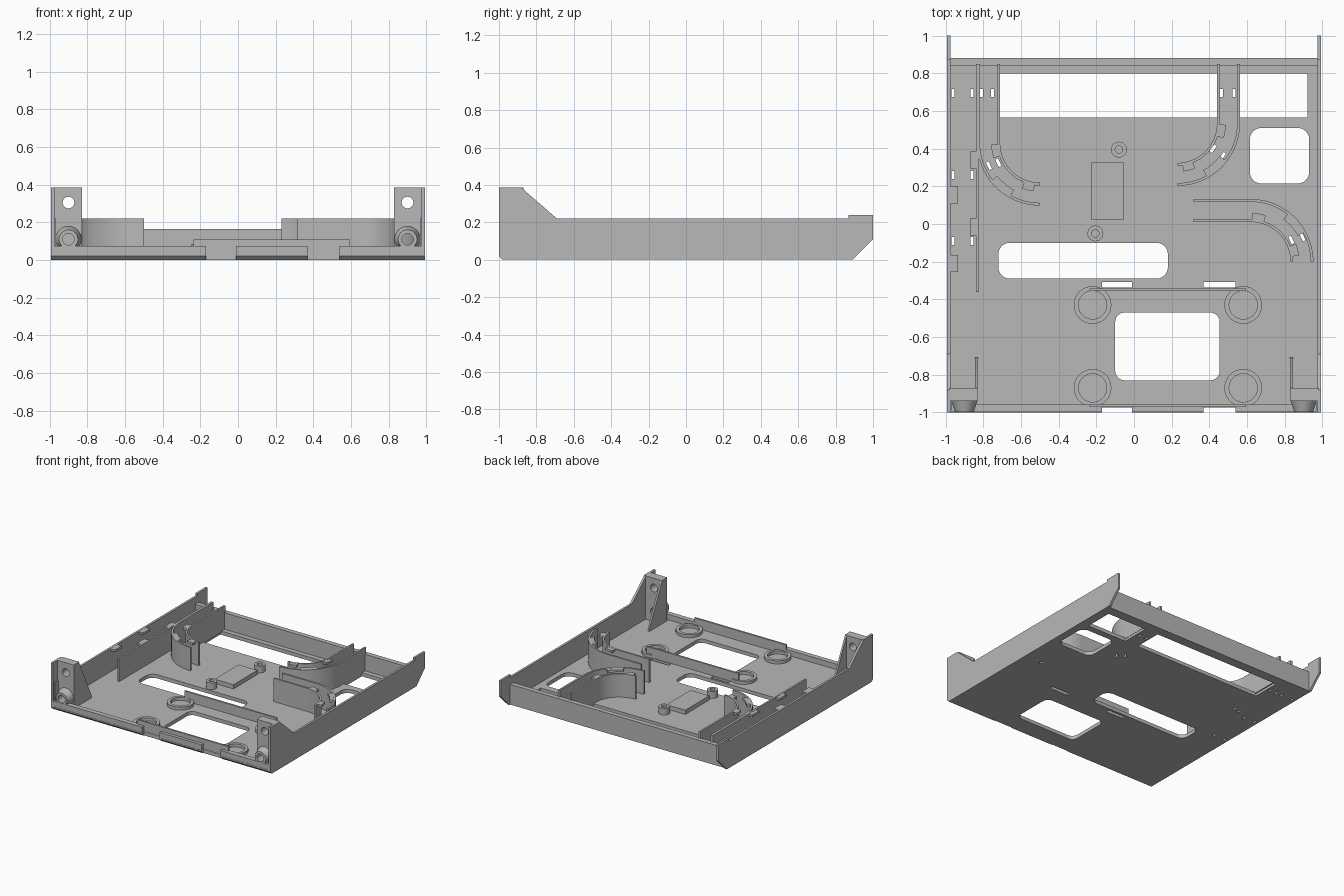
import bpy, bmesh
from math import cos, sin, pi, radians, atan2
from mathutils import Matrix, Vector

cube = bpy.data.objects.get("Cube")
if cube:
    bpy.data.objects.remove(cube, do_unlink=True)

grey = bpy.data.materials.new("light grey plastic")
grey.use_nodes = True
GREY = (0.48, 0.48, 0.48, 1)
grey.diffuse_color = GREY
grey.node_tree.nodes["Principled BSDF"].inputs["Base Color"].default_value = GREY

FLOOR, WALL, THICK = 0.03, 0.22, 0.015
parts = []


def new_object(name, bm):
    bmesh.ops.recalc_face_normals(bm, faces=bm.faces)
    mesh = bpy.data.meshes.new(name)
    bm.to_mesh(mesh)
    bm.free()
    obj = bpy.data.objects.new(name, mesh)
    bpy.context.collection.objects.link(obj)
    mesh.materials.append(grey)
    parts.append(obj)
    return obj


def extrude(name, outline, start, depth, axis="z"):
    """Extrude a closed outline along one axis."""
    place = {"x": lambda a, b: (start, a, b),
             "y": lambda a, b: (a, start, b),
             "z": lambda a, b: (a, b, start)}[axis]
    bm = bmesh.new()
    face = bm.faces.new([bm.verts.new(place(a, b)) for a, b in outline])
    ext = bmesh.ops.extrude_face_region(bm, geom=[face])
    offset = Vector([depth if c == axis else 0 for c in "xyz"])
    moved = [g for g in ext["geom"] if isinstance(g, bmesh.types.BMVert)]
    bmesh.ops.translate(bm, verts=moved, vec=offset)
    return new_object(name, bm)


def box(name, x0, x1, y0, y1, z0, z1):
    return extrude(name, [(x0, y0), (x1, y0), (x1, y1), (x0, y1)], z0, z1 - z0)


def arc(cx, cy, r, a0, a1, n=16):
    angles = [radians(a0 + (a1 - a0) * i / n) for i in range(n + 1)]
    return [(cx + r * cos(a), cy + r * sin(a)) for a in angles]


def rounded(x0, x1, y0, y1, r):
    return (arc(x1 - r, y1 - r, r, 0, 90, 6) + arc(x0 + r, y1 - r, r, 90, 180, 6)
            + arc(x0 + r, y0 + r, r, 180, 270, 6) + arc(x1 - r, y0 + r, r, 270, 360, 6))


def cone(name, centre, r1, r2, depth, along_y=False):
    bm = bmesh.new()
    turn = Matrix.Rotation(pi / 2, 4, "X") if along_y else Matrix()
    bmesh.ops.create_cone(bm, cap_ends=True, segments=32, radius1=r1, radius2=r2,
                          depth=depth, matrix=Matrix.Translation(centre) @ turn)
    return new_object(name, bm)


def cut(obj, cutters):
    """Subtract the cutters, then discard them."""
    for c in cutters:
        c.hide_render = True
        mod = obj.modifiers.new("cut", "BOOLEAN")
        mod.operation, mod.solver, mod.object = "DIFFERENCE", "EXACT", c
    graph = bpy.context.evaluated_depsgraph_get()
    mesh = bpy.data.meshes.new_from_object(obj.evaluated_get(graph))
    obj.modifiers.clear()
    obj.data = mesh
    for c in cutters:
        parts.remove(c)
        bpy.data.objects.remove(c, do_unlink=True)


def tube(name, x, y, r_out, r_in, top):
    """Upright ring standing on the floor."""
    bm = bmesh.new()
    n = 32
    rows = [(r_in, FLOOR - 0.01), (r_out, FLOOR - 0.01), (r_out, top), (r_in, top)]
    loops = [[bm.verts.new((x + r * cos(2 * pi * i / n), y + r * sin(2 * pi * i / n), z))
              for i in range(n)] for r, z in rows]
    for k in range(4):
        a, b = loops[k], loops[(k + 1) % 4]
        for i in range(n):
            j = (i + 1) % n
            bm.faces.new((a[i], a[j], b[j], b[i]))
    return new_object(name, bm)


# Floor plate with a chamfered front edge
floor = extrude("floor", [(-1, 0.02), (-0.98, 0), (0.88, 0), (0.88, FLOOR), (-1, FLOOR)],
                -0.985, 1.97, "x")
holes = [rounded(0.615, 0.93, 0.215, 0.51, 0.06), rounded(-0.72, 0.18, -0.29, -0.1, 0.06),
         rounded(-0.1, 0.455, -0.83, -0.47, 0.05)]
cutters = [extrude("cutter", h, -0.1, 0.3) for h in holes]
cutters += [box("cutter", x0, x1, 0.565, 0.80, -0.1, 0.2) for x0, x1 in ((-0.72, 0.44), (0.56, 0.92))]
for x0, x1 in ((-0.17, -0.01), (0.37, 0.54)):
    for y0, y1 in ((-1.1, -0.975), (-0.337, -0.307)):
        cutters.append(box("cutter", x0, x1, y0, y1, -0.1, 0.2))
# Tie slots, straight and following the curved channels
ties = [(x, 0.695, 0) for x in (-0.96, -0.86, -0.81, -0.75, 0.465, 0.53)]
ties += [(x, y, 0) for x in (-0.96, -0.86) for y in (0.26, -0.09)]
ties += [(-0.77, 0.31, 25), (-0.72, 0.325, 25), (0.42, 0.4, -35), (0.47, 0.36, -35),
         (0.835, -0.085, 25), (0.895, -0.07, 25)]
for x, y, turn in ties:
    slot = box("cutter", -0.008, 0.008, -0.022, 0.022, -0.1, 0.2)
    slot.data.transform(Matrix.Translation((x, y, 0)) @ Matrix.Rotation(radians(turn), 4, "Z"))
    cutters.append(slot)
cut(floor, cutters)

# Side walls, corner brackets and their gussets
side = [(-1, 0.02), (-0.98, 0), (0.89, 0), (1, 0.11), (1, 0.24), (0.87, 0.24), (0.87, WALL),
        (-0.69, WALL), (-0.88, 0.385), (-1, 0.385)]
for s, label in ((1, "left"), (-1, "right")):
    extrude(label + "_side_wall", side, s * 0.993, -s * 0.018, "x")
    plate = box(label + "_bracket", *sorted((s * 0.98, s * 0.828)), -0.94, -0.87, 0.02, 0.385)
    boss = cone(label + "_bracket_boss", (s * 0.9, -0.967, 0.11), 0.07, 0.05, 0.06, True)
    for part, heights in ((plate, (0.11, 0.305)), (boss, (0.11,))):
        cut(part, [cone("cutter", (s * 0.9, -0.92, z), 0.031, 0.031, 0.4, True) for z in heights])
    box(label + "_corner_block", *sorted((s * 0.98, s * 0.965)), -0.985, -0.93, 0.02, WALL)
    extrude(label + "_gusset", [(-0.94, 0.02), (-0.71, 0.02), (-0.71, 0.05), (-0.875, 0.385),
                                (-0.94, 0.385)], s * 0.828, s * 0.015, "x")

# Back wall
box("back_wall", -0.98, 0.98, 0.84, 0.88, 0, 0.165)

# Front lip, broken by the two slots
for x0, x1 in ((-0.98, -0.17), (-0.01, 0.37), (0.54, 0.98)):
    box("front_lip", x0, x1, -0.998, -0.957, 0.022, 0.075)

# Locating rails and rings around the front window
for y in (-0.972, -0.357):
    box("locating_rail", -0.235, 0.595, y, y + THICK, 0.02, 0.11)
for x in (-0.22, 0.58):
    for y in (-0.43, -0.87):
        tube("locating_ring", x, y, 0.1, 0.075, 0.055)

# Small raised pad with two screw posts
box("raised_pad", -0.225, -0.055, 0.02, 0.33, 0.02, 0.065)
for x, y in ((-0.08, 0.395), (-0.205, -0.05)):
    tube("screw_post", x, y, 0.042, 0.02, 0.085)


def strip(name, path, width, z0, z1):
    """Upright wall of constant width along an open path."""
    left, right = [], []
    for i, p in enumerate(path):
        a, b = path[max(i - 1, 0)], path[min(i + 1, len(path) - 1)]
        t = atan2(b[1] - a[1], b[0] - a[0]) + pi / 2
        dx, dy = cos(t) * width / 2, sin(t) * width / 2
        left.append((p[0] + dx, p[1] + dy))
        right.append((p[0] - dx, p[1] - dy))
    return extrude(name, left + right[::-1], z0, z1 - z0)


# Curved cable channels: centre, start angle, end angle, far ends of the straight runs
channels = [("right", -0.5, 0.43, 180, 270, (None, 0.85), None),
            ("centre", 0.23, 0.535, 0, -90, (None, 0.85), None),
            ("left", 0.62, -0.2, 90, 0, (0.315, None), None)]
for label, cx, cy, a0, a1, (sx, sy), _ in channels:
    for kind, r, inward in (("outer", 0.325, -1), ("inner", 0.218, 1)):
        path = arc(cx, cy, r, a0, a1, 20)
        x, y = path[0]
        path.insert(0, (x if sx is None else sx, y if sy is None else sy))
        strip(f"{label}_channel_{kind}_wall", path, THICK, 0.02, WALL)
        # Retaining tabs under the wall tops
        f0, f1 = (0.42, 0.68) if kind == "outer" else (0.02, 0.2)
        spans = [(f0, f1)] if kind == "outer" else [(f0, f1), (0.76, 0.92)]
        for u, v in spans:
            tab = arc(cx, cy, r + inward * 0.02, a0 + (a1 - a0) * u, a0 + (a1 - a0) * v, 6)
            strip(f"{label}_channel_tab", tab, 0.04, WALL - 0.02, WALL - 0.001)

# Straight cable channel along the right side, with tabs
box("straight_channel_wall", -0.838, -0.823, -0.36, 0.85, 0.02, WALL)
for y in (0.11, -0.255):
    box("side_wall_tab", -0.98, -0.935, y, y + 0.09, WALL - 0.02, WALL - 0.001)
for y in (0.295, -0.06):
    box("channel_wall_tab", -0.87, -0.83, y, y + 0.09, WALL - 0.02, WALL - 0.001)

# Smooth the curved parts, keep corners sharp
bpy.ops.object.select_all(action="DESELECT")
for part in parts:
    part.select_set(True)
bpy.context.view_layer.objects.active = floor
bpy.ops.object.shade_smooth_by_angle(angle=radians(30))
